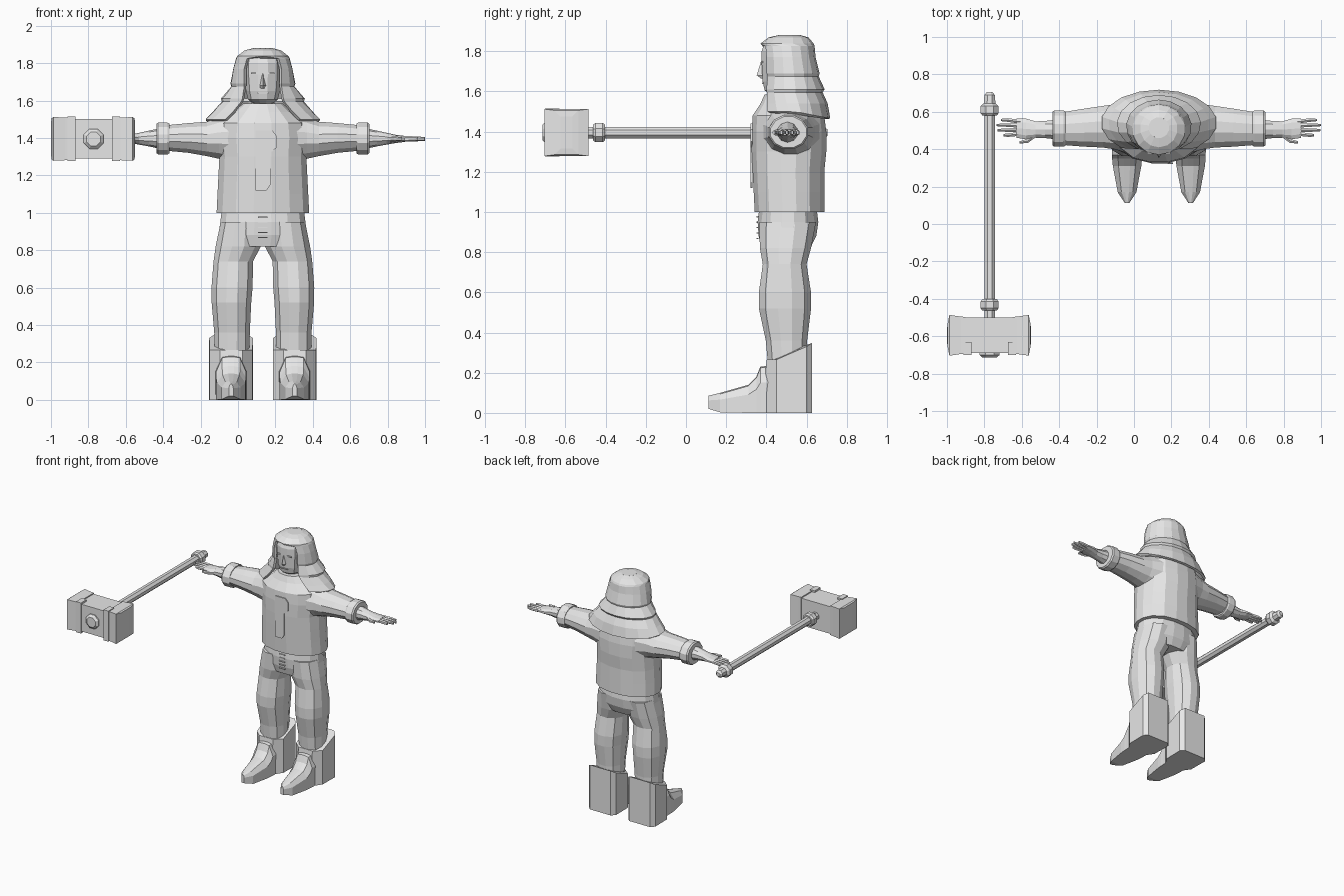
import bpy, bmesh
from math import sin, cos, pi, asin

cube = bpy.data.objects.get("Cube")
if cube:
    bpy.data.objects.remove(cube, do_unlink=True)

grey = bpy.data.materials.new("plain_grey")
grey.use_nodes = True
grey.diffuse_color = (0.8, 0.8, 0.8, 1)
grey.node_tree.nodes["Principled BSDF"].inputs["Base Color"].default_value = (0.8, 0.8, 0.8, 1)

BODY_X = 0.133
SIDES = (("left", 1), ("right", -1))


def loft(name, rings, closed=True, caps=True):
    """Skin a list of equally long point rings."""
    bm = bmesh.new()
    rows = [[bm.verts.new(p) for p in ring] for ring in rings]
    n = len(rows[0])
    for a, b in zip(rows, rows[1:]):
        for i in range(n if closed else n - 1):
            j = (i + 1) % n
            bm.faces.new((a[i], a[j], b[j], b[i]))
    if caps:
        bm.faces.new(rows[0])
        bm.faces.new(rows[-1])
    bmesh.ops.remove_doubles(bm, verts=bm.verts, dist=0.0005)
    bmesh.ops.recalc_face_normals(bm, faces=bm.faces)
    mesh = bpy.data.meshes.new(name)
    bm.to_mesh(mesh)
    bm.free()
    mesh.materials.append(grey)
    obj = bpy.data.objects.new(name, mesh)
    bpy.context.collection.objects.link(obj)
    return obj


def oval(axis, at, c, r, n=12, power=2.0):
    """Rounded ring across an axis; c and r are the other two coordinates."""
    pts = []
    for i in range(n):
        t = 2 * pi * (i + 0.5) / n
        u, v = cos(t), sin(t)
        k = (abs(u) ** power + abs(v) ** power) ** (-1 / power)
        p = [c[0] + r[0] * u * k, c[1] + r[1] * v * k]
        p.insert("xyz".index(axis), at)
        pts.append(p)
    return pts


def upright(name, cx, rows, n=16, power=2.3):
    """Rows of height, half width, front y, back y."""
    return loft(name, [oval("z", z, (cx, (f + b) / 2), (w, (b - f) / 2), n, power)
                       for z, w, f, b in rows])


def box(name, lo, hi):
    return loft(name, [[(lo[0], lo[1], z), (hi[0], lo[1], z), (hi[0], hi[1], z), (lo[0], hi[1], z)]
                       for z in (lo[2], hi[2])])


# Shirt, neck and trousers
upright("shirt", BODY_X, [
    (1.0, .25, .34, .69), (1.1, .245, .335, .69), (1.2, .24, .33, .69), (1.3, .235, .325, .7),
    (1.4, .245, .325, .7), (1.48, .235, .33, .69), (1.54, .16, .37, .65), (1.585, .105, .39, .6)])
upright("neck", BODY_X, [(1.5, .065, .42, .58), (1.64, .065, .42, .58)], 10, 2)
upright("pelvis", BODY_X, [
    (1.03, .22, .365, .65), (.95, .23, .355, .66), (.88, .24, .36, .65), (.82, .2, .375, .62)])
for i in range(5):
    z = .865 + i * .027
    box("fly_stitch", (BODY_X - .025, .351, z), (BODY_X + .025, .362, z + .006))

# Chest flap with a pocket-like outline
flap = [(-.04, 1.44), (.05, 1.44), (.075, 1.41), (.075, 1.35), (.04, 1.32),
        (.04, 1.15), (.02, 1.12), (-.04, 1.12)]
loft("chest_flap", [[(BODY_X + x, y, z) for x, z in flap] for y in (.322, .33)])

# Head and face
upright("head", BODY_X, [
    (1.585, .055, .42, .58), (1.605, .08, .39, .6), (1.65, .092, .38, .61), (1.74, .1, .375, .62),
    (1.8, .1, .375, .62), (1.84, .09, .39, .6)], 12, 2.6)
loft("nose", [[(BODY_X - w, .39, z), (BODY_X, y, z), (BODY_X + w, .39, z)]
              for z, w, y in ((1.665, .02, .372), (1.68, .022, .352), (1.745, .006, .372))])
box("mouth", (BODY_X - .03, .377, 1.637), (BODY_X + .03, .386, 1.643))
for side, s in SIDES:
    x = BODY_X + s * .045
    box(side + "_eye", (x - .018, .374, 1.742), (x + .018, .383, 1.75))

# Long hair, open around the face, with stepped tiers
hair_rows = [
    (1.88, .055, .46, .57, 0), (1.868, .1, .41, .61, 0), (1.838, .14, .37, .635, 0),
    (1.825, .145, .37, .64, .085), (1.77, .16, .37, .645, .1), (1.69, .175, .375, .665, .1),
    (1.675, .17, .38, .66, .1), (1.61, .225, .38, .69, .11), (1.595, .22, .38, .68, .115),
    (1.54, .27, .37, .705, .16), (1.5, .31, .365, .718, .2)]
hair_rings = []
for z, w, f, b, gap in hair_rows:
    start = asin(gap / w)
    ring = []
    for i in range(15):
        a = start + (2 * pi - 2 * start) * i / 14
        droop = .035 * max(0, -cos(a)) if z < 1.52 else 0
        ring.append((BODY_X + w * sin(a), (f + b) / 2 - (b - f) / 2 * cos(a), z - droop))
    hair_rings.append(ring)
hair = loft("hair", hair_rings, closed=False, caps=False)
thick = hair.modifiers.new("thickness", "SOLIDIFY")
thick.thickness = .018
thick.offset = -1
loft("hair_crown", [oval("z", z, (BODY_X, .515), (.056, .056)) for z in (1.87, 1.88)])

for side, s in SIDES:
    def across(name, rows, n=12, power=2.0):
        """Rows along the arm: distance, y, z, half depth, half height."""
        loft(side + name, [oval("x", BODY_X + s * d, (y, z), (ry, rz), n, power)
                           for d, y, z, ry, rz in rows])

    # Sleeve and cuff
    across("_sleeve", [(.15, .52, 1.4, .15, .14), (.235, .52, 1.4, .125, .115),
                       (.3, .52, 1.395, .115, .095), (.4, .515, 1.4, .105, .082),
                       (.52, .51, 1.4, .09, .07)])
    across("_cuff", [(.5, .51, 1.397, .095, .082), (.51, .51, 1.397, .1, .088),
                     (.56, .51, 1.397, .1, .088), (.57, .51, 1.397, .092, .08)])

    # Hand
    across("_palm", [(.55, .505, 1.397, .055, .055), (.61, .505, 1.397, .048, .042),
                     (.66, .505, 1.396, .046, .032), (.71, .508, 1.395, .058, .022),
                     (.76, .512, 1.395, .054, .016)], 10)
    for y, tip in ((.475, .83), (.502, .863), (.529, .867), (.556, .845)):
        across("_finger", [(.74, .51 + (y - .51) * .8, 1.395, .012, .015),
                           (.81, y, 1.395, .011, .014), (tip, y, 1.395, .007, .01)], 6)
    across("_thumb", [(.66, .475, 1.395, .014, .015), (.7, .445, 1.395, .013, .014),
                      (.745, .436, 1.395, .007, .009)], 6)

    # Trouser leg
    rows = [(.95, .12, .108, .362, .65), (.82, .132, .123, .365, .625), (.74, .158, .108, .38, .602),
            (.6, .165, .112, .36, .625), (.52, .168, .108, .36, .625), (.36, .165, .097, .395, .605),
            (.2, .165, .095, .41, .6)]
    loft(side + "_leg", [oval("z", z, (BODY_X + s * d, (f + b) / 2), (w, (b - f) / 2), 12, 2.3)
                         for z, d, w, f, b in rows])

    # Boot: sloping shaft and tapering foot
    cx = BODY_X + s * .17
    half = [(.06, .37), (.115, .45), (.117, .6), (.09, .628)]
    plan = half + [(-x, y) for x, y in reversed(half)]
    loft(side + "_boot_shaft", [
        [(cx + x, y, 0) for x, y in plan],
        [(cx + x, y + max(0, .45 - y) * .4, .265 + max(0, y - .5) * .65) for x, y in plan]])
    foot = []
    for y, w, z0, z1 in ((.112, .012, .02, .085), (.17, .05, .003, .1), (.31, .076, 0, .14),
                         (.35, .08, 0, .18), (.37, .08, 0, .23), (.46, .085, 0, .24)):
        right = [(w, z0), (w, z0 + (z1 - z0) * .65), (w * .6, z1 - .006), (w * .2, z1)]
        foot.append([(cx + x, y, z) for x, z in right + [(-x, z) for x, z in reversed(right)]])
    loft(side + "_boot_foot", foot)

# Hammer
HX, HY, HZ = -.772, -.595, 1.395


def along_handle(name, rows, n=8):
    loft(name, [oval("y", y, (HX, HZ), (r, r), n) for y, r in rows])


along_handle("handle", [(-.6, .031), (.6, .031)])
along_handle("handle_collar", [(-.463, .042), (-.45, .052), (-.415, .052), (-.402, .042)])
along_handle("handle_pommel", [(.58, .042), (.592, .052), (.63, .052), (.645, .034),
                               (.69, .03), (.705, .016)])
along_handle("front_bolt", [(-.68, .058), (-.7, .058), (-.715, .04)])


def block(d, hy, hz):
    return [(HX - .003 + d, HY + a * hy, HZ + b * hz) for a, b in ((-1, -1), (1, -1), (1, 1), (-1, 1))]


loft("hammer_core", [block(d, .096, .106) for d in (-.14, .14)])
for side, s in SIDES:
    loft(side + "_hammer_face", [block(s * d, hy, hz) for d, hy, hz in (
        (.125, .098, .114), (.15, .1, .114), (.212, .109, .117), (.222, .06, .11), (.225, .03, .08))])
    x0, x1 = sorted((HX + s * .098, HX + s * .14))
    box(side + "_hammer_band", (x0, -.701, 1.276), (x1, -.63, 1.515))
